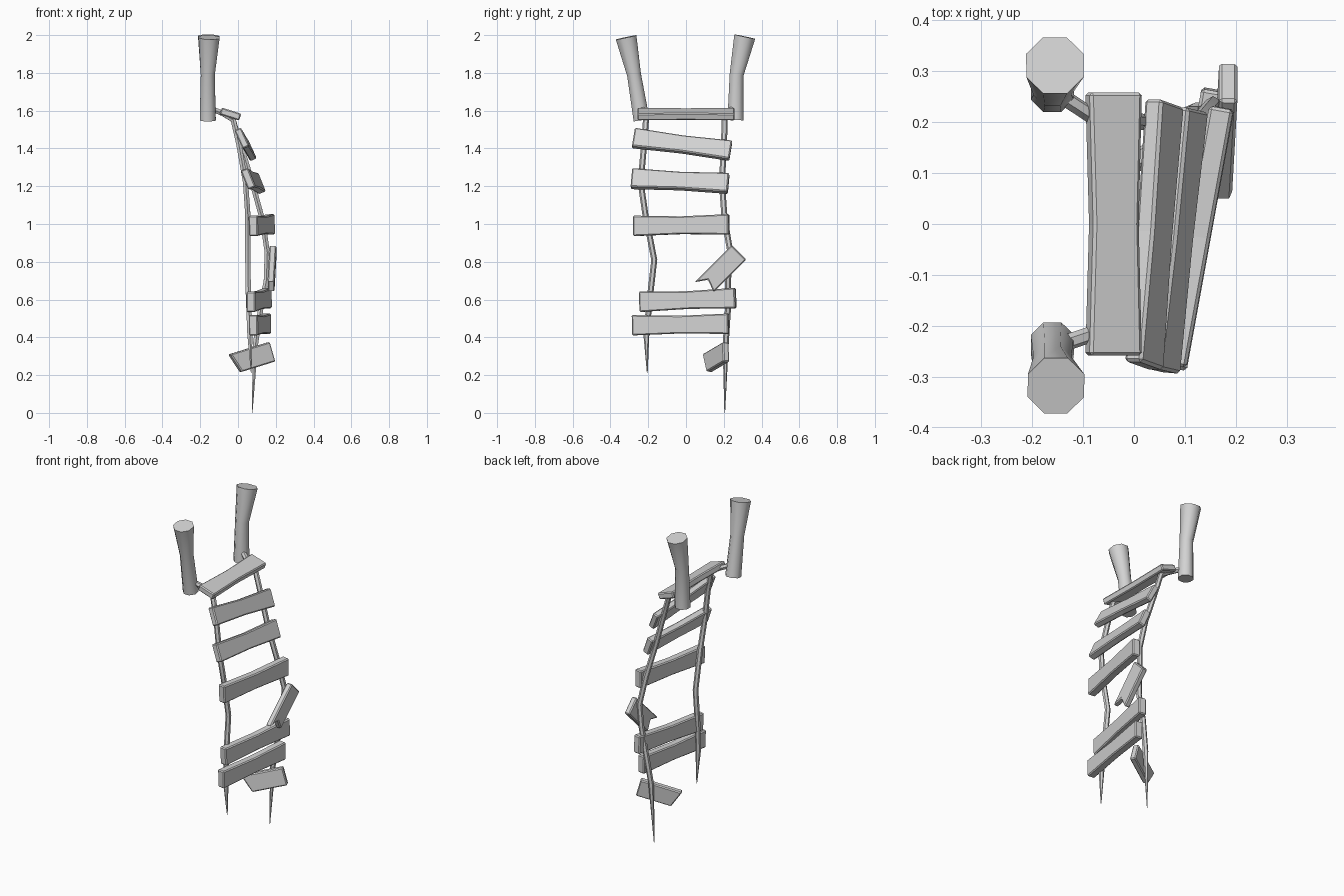
import bpy, bmesh, math
from mathutils import Vector

cube = bpy.data.objects.get("Cube")
if cube:
    bpy.data.objects.remove(cube, do_unlink=True)

GREY = (0.65, 0.65, 0.65, 1)
mat = bpy.data.materials.new("plain grey")
mat.use_nodes = True
mat.diffuse_color = GREY
mat.node_tree.nodes["Principled BSDF"].inputs["Base Color"].default_value = GREY


def finish(bm, name):
    bmesh.ops.recalc_face_normals(bm, faces=bm.faces)
    mesh = bpy.data.meshes.new(name)
    bm.to_mesh(mesh)
    bm.free()
    mesh.materials.append(mat)
    obj = bpy.data.objects.new(name, mesh)
    bpy.context.collection.objects.link(obj)
    return obj


def tube(name, path, sides):
    """Sweep a polygon along points given as (x, y, z, radius)."""
    bm = bmesh.new()
    pts = [Vector(p[:3]) for p in path]
    rings = []
    for i, p in enumerate(pts):
        t = (pts[min(i + 1, len(pts) - 1)] - pts[max(i - 1, 0)]).normalized()
        a = Vector((0, 1, 0)).cross(t).normalized()
        b = t.cross(a)
        ring = []
        for k in range(sides):
            ang = math.tau * (k + 0.5) / sides
            ring.append(bm.verts.new(p + path[i][3] * (a * math.cos(ang) + b * math.sin(ang))))
        rings.append(ring)
    for r, s in zip(rings, rings[1:]):
        for k in range(sides):
            j = (k + 1) % sides
            bm.faces.new((r[k], r[j], s[j], s[k]))
    bm.faces.new(rings[0])
    bm.faces.new(rings[-1])
    obj = finish(bm, name)
    bpy.ops.object.select_all(action='DESELECT')
    obj.select_set(True)
    bpy.context.view_layer.objects.active = obj
    bpy.ops.object.shade_smooth_by_angle(angle=math.radians(50))


# Board outline: along the length (0..1) and across (-0.5..0.5)
WAISTED = [(0, -.5), (.5, -.44), (1, -.5), (1, .5), (.5, .43), (0, .5)]
SPLIT = [(.02, -.5), (1, -.5), (1, .5), (-.12, .5), (.12, .12)]
SNAPPED = [(.1, -.5), (1, -.5), (1, .5), (-.06, .5)]


def board(name, start, end, across, outline=WAISTED, width=0.108, thick=0.048):
    """Extrude an outline between two end centres, across giving the width direction."""
    a, e = Vector(start), Vector(end)
    axis = e - a
    u = axis.normalized()
    w = Vector(across)
    w = (w - u * w.dot(u)).normalized()
    n = u.cross(w)
    bm = bmesh.new()
    low, high = [[bm.verts.new(a + axis * s + w * width * v + n * thick * side)
                  for s, v in outline] for side in (-.5, .5)]
    bm.faces.new(low)
    bm.faces.new(high)
    for k in range(len(outline)):
        j = (k + 1) % len(outline)
        bm.faces.new((low[k], low[j], high[j], high[k]))
    obj = finish(bm, name)
    bev = obj.modifiers.new("worn_edges", 'BEVEL')
    bev.width = 0.006
    bev.segments = 1


def lean(deg):
    return (-math.sin(math.radians(deg)), 0, math.cos(math.radians(deg)))


# Posts, flaring at the top and leaning outwards
tube("front_post", [(-.16, -.235, 1.55, .046), (-.16, -.275, 1.79, .04),
                    (-.153, -.317, 1.988, .06)], 8)
tube("back_post", [(-.16, .262, 1.55, .046), (-.16, .268, 1.79, .04),
                   (-.155, .311, 1.992, .061)], 8)

# Ropes, tapering to frayed tips
R = 0.016
tube("front_rope", [(-.14, -.235, 1.61, R), (-.08, -.215, 1.585, R), (-.025, -.212, 1.55, R),
                    (.005, -.222, 1.42, R), (.04, -.24, 1.22, R), (.052, -.215, 1.05, R),
                    (.052, -.168, .81, R), (.055, -.19, .62, R), (.063, -.21, .42, R),
                    (.07, -.205, .21, .002)], 6)
tube("back_rope", [(-.14, .25, 1.61, R), (-.08, .21, 1.585, R), (-.025, .205, 1.55, R),
                   (.02, .2, 1.4, R), (.075, .19, 1.22, R), (.13, .205, 1.02, R),
                   (.155, .235, .85, R), (.15, .222, .7, R), (.12, .222, .55, R),
                   (.092, .21, .36, R), (.075, .205, 0, .002)], 6)

# Rungs from top to bottom
board("rung_1", (-.04, -.258, 1.582), (-.04, .258, 1.582), lean(72), thick=.038)
board("rung_2", (.02, -.278, 1.455), (.06, .237, 1.388), lean(25), thick=.038)
board("rung_3", (.053, -.288, 1.24), (.108, .225, 1.215), lean(22), thick=.042)
board("rung_4", (.08, -.277, .99), (.172, .228, .998), lean(1))
board("rung_5", (.068, -.245, .588), (.156, .263, .608), lean(0))
board("rung_6", (.08, -.284, .464), (.152, .226, .472), lean(0))

# Broken boards hanging from the back rope
board("broken_upper_board", (.175, .105, .675), (.185, .28, .85), (0, -.7, .7), SPLIT, thick=.036)
board("broken_lower_board", (-.02, .11, .262), (.177, .213, .323), (-.2, 0, 1), SNAPPED, thick=.036)
